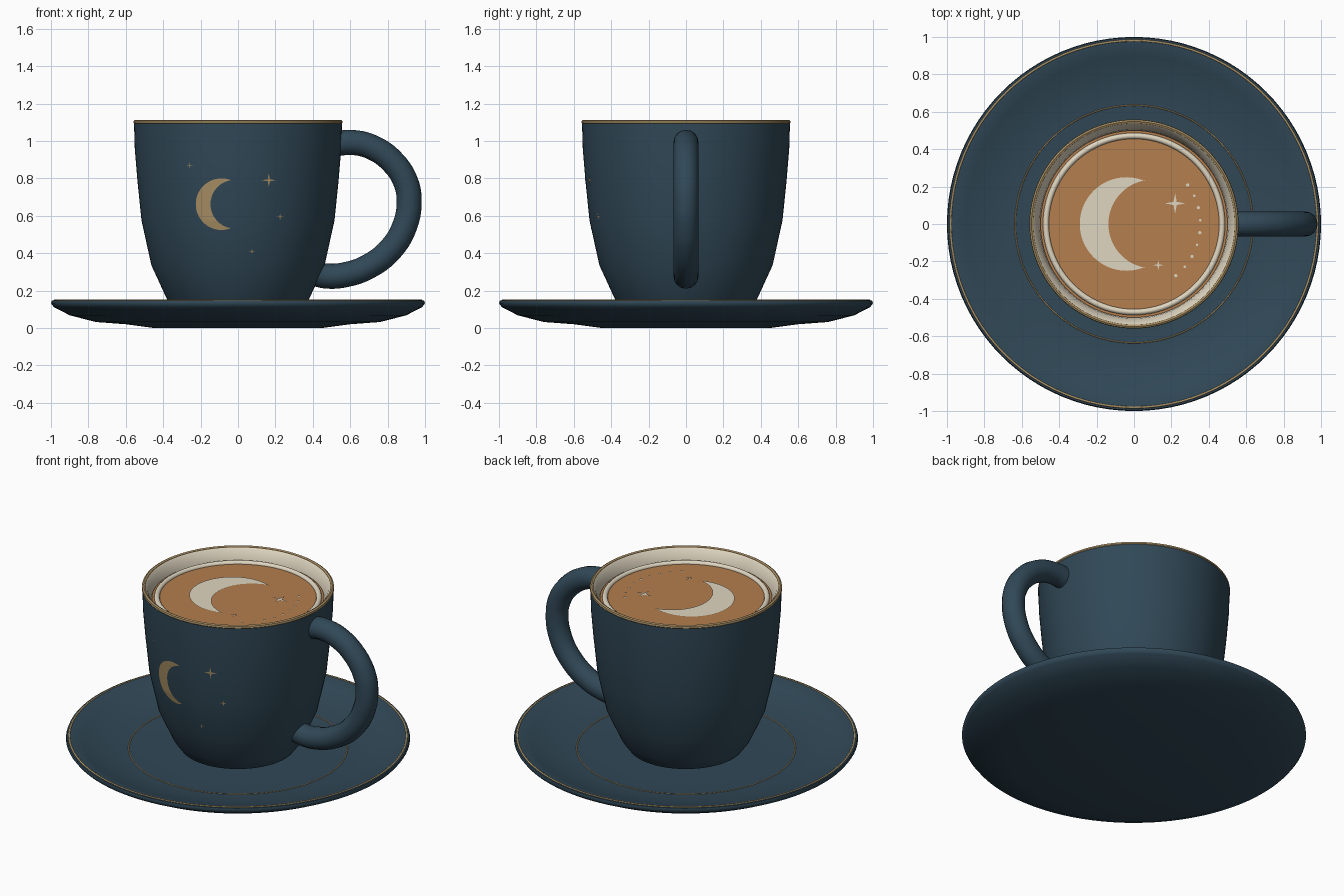
import bpy, bmesh
from math import pi, sin, cos, atan2, sqrt, radians

if "Cube" in bpy.data.objects:
    bpy.data.objects.remove(bpy.data.objects["Cube"])

SEG = 96


def material(name, rgb):
    m = bpy.data.materials.new(name)
    m.diffuse_color = (*rgb, 1)
    m.use_nodes = True
    m.node_tree.nodes["Principled BSDF"].inputs["Base Color"].default_value = m.diffuse_color
    return m


NAVY = material("navy_glaze", (0.03, 0.065, 0.095))
GOLD = material("gold_trim", (0.40, 0.28, 0.13))
CREAM = material("cream", (0.74, 0.67, 0.53))
COFFEE = material("coffee", (0.46, 0.21, 0.075))


def finish(bm, name, mat, angle=40):
    bmesh.ops.remove_doubles(bm, verts=bm.verts, dist=1e-5)
    me = bpy.data.meshes.new(name)
    bm.to_mesh(me)
    bm.free()
    ob = bpy.data.objects.new(name, me)
    bpy.context.collection.objects.link(ob)
    me.materials.append(mat)
    bpy.ops.object.select_all(action='DESELECT')
    ob.select_set(True)
    bpy.context.view_layer.objects.active = ob
    bpy.ops.object.shade_smooth_by_angle(angle=radians(angle))
    return ob


def lathe(name, profile, mat, closed=False, angle=40):
    """Revolve (radius, z) points around z; rising points face outward."""
    bm = bmesh.new()
    pts = profile + profile[:1] if closed else profile
    rings = [[bm.verts.new((r * cos(2 * pi * k / SEG), r * sin(2 * pi * k / SEG), z))
              for k in range(SEG)] for r, z in pts]
    for a, b in zip(rings, rings[1:]):
        for k in range(SEG):
            n = (k + 1) % SEG
            bm.faces.new((a[k], a[n], b[n], b[k]))
    # collapse the poles and any closed seam
    bmesh.ops.remove_doubles(bm, verts=bm.verts, dist=1e-5)
    return finish(bm, name, mat, angle)


def ring(name, major, minor, z, mat):
    return lathe(name, [(major + minor * cos(2 * pi * k / 10), z + minor * sin(2 * pi * k / 10))
                        for k in range(10)], mat, closed=True)


def crescent(name, mat, place, centre, radius, cut_x, cut_r, tip):
    """Moon shape: strip of quads between an outer and an inner arc."""
    cx, cy = centre
    h = sqrt(radius ** 2 - (tip - cx) ** 2)
    a0, b0 = atan2(h, tip - cx), atan2(h, tip - cut_x)
    bm = bmesh.new()
    n, m = 40, 6
    rows = []
    for i in range(n + 1):
        t = i / n
        a, b = a0 + (2 * pi - 2 * a0) * t, b0 + (2 * pi - 2 * b0) * t
        p = (cx + radius * cos(a), cy + radius * sin(a))
        q = (cut_x + cut_r * cos(b), cy + cut_r * sin(b))
        rows.append([bm.verts.new(place(p[0] + (q[0] - p[0]) * j / m, p[1] + (q[1] - p[1]) * j / m))
                     for j in range(m + 1)])
    for r, s in zip(rows, rows[1:]):
        for j in range(m):
            bm.faces.new((r[j], s[j], s[j + 1], r[j + 1]))
    return finish(bm, name, mat)


def star(name, mat, place, x, y, size, points=4, inner=0.22):
    """Star (or dot when inner is 1) as a fan around its middle."""
    bm = bmesh.new()
    mid = bm.verts.new(place(x, y))
    n = points * 2
    rim = [bm.verts.new(place(x + size * (inner if k % 2 else 1) * cos(2 * pi * k / n),
                              y + size * (inner if k % 2 else 1) * sin(2 * pi * k / n)))
           for k in range(n)]
    for k in range(n):
        bm.faces.new((mid, rim[k], rim[(k + 1) % n]))
    return finish(bm, name, mat)


# saucer with gold trim
lathe("saucer", [(0, 0), (0.45, 0), (0.60, 0.02), (0.76, 0.032), (0.90, 0.068), (0.985, 0.112),
                 (1.0, 0.132), (0.995, 0.146), (0.975, 0.148), (0.90, 0.122), (0.78, 0.085),
                 (0.64, 0.068), (0.45, 0.064), (0, 0.064)], NAVY, angle=60)
ring("saucer_rim_trim", 0.981, 0.006, 0.146, GOLD)
ring("saucer_well_trim", 0.635, 0.004, 0.067, GOLD)

# cup body, cream lining and gold lip
WALL = [(0.28, 0.064), (0.335, 0.09), (0.378, 0.15), (0.463, 0.335), (0.516, 0.575),
        (0.538, 0.79), (0.552, 0.96), (0.556, 1.095)]
lathe("cup_body", [(0, 0.064)] + WALL + [(0.535, 1.098)], NAVY)
lathe("cup_lining", [(0.538, 1.105), (0.525, 1.09), (0.505, 1.04), (0.495, 0.96), (0.47, 0.6),
                     (0.40, 0.3), (0.30, 0.15), (0, 0.13)], CREAM)
lathe("cup_lip_trim", [(0.555, 1.092), (0.559, 1.097), (0.557, 1.108), (0.548, 1.113),
                       (0.538, 1.108), (0.536, 1.098)], GOLD, closed=True)

# coffee with a foam ring
lathe("coffee_surface", [(0, 1.01), (0.50, 1.01), (0.50, 1.035), (0, 1.035)], COFFEE)
ring("foam_ring", 0.471, 0.016, 1.036, CREAM)

# handle: swept tube through a smooth path
path = [(0.52, 0.985), (0.61, 0.992), (0.72, 0.965), (0.83, 0.885), (0.897, 0.78), (0.915, 0.68),
        (0.893, 0.55), (0.82, 0.425), (0.70, 0.33), (0.57, 0.284), (0.47, 0.278), (0.415, 0.29)]
cu = bpy.data.curves.new("handle_path", 'CURVE')
cu.dimensions = '3D'
cu.bevel_depth, cu.bevel_resolution, cu.use_fill_caps = 0.067, 6, True
cu.resolution_u = 5
sp = cu.splines.new('BEZIER')
sp.bezier_points.add(len(path) - 1)
for bp, (x, z) in zip(sp.bezier_points, path):
    bp.co = (x, 0, z)
    bp.handle_left_type = bp.handle_right_type = 'AUTO'
tmp = bpy.data.objects.new("handle_path", cu)
bpy.context.collection.objects.link(tmp)
bpy.context.view_layer.update()
bm = bmesh.new()
me = bpy.data.meshes.new_from_object(tmp.evaluated_get(bpy.context.evaluated_depsgraph_get()))
me.materials.clear()
bm.from_mesh(me)
bpy.data.objects.remove(tmp)
finish(bm, "handle", NAVY)


# latte art lies on the coffee
def on_coffee(x, y):
    return (x, y, 1.039)


crescent("latte_moon", CREAM, on_coffee, (-0.04, 0), 0.25, 0.1, 0.237, 0.06)
star("latte_star_large", CREAM, on_coffee, 0.22, 0.11, 0.055)
star("latte_star_small", CREAM, on_coffee, 0.13, -0.22, 0.028)
for k in range(9):
    a = radians(36 - 87 * k / 8)
    star(f"latte_dot_{k + 1}", CREAM, on_coffee, 0.355 * cos(a), 0.355 * sin(a),
         0.009 if k % 2 == 0 else 0.007, points=6, inner=1)


# gold motifs wrap onto the front of the cup wall
def on_cup(x, z):
    for (r0, z0), (r1, z1) in zip(WALL, WALL[1:]):
        if z0 <= z <= z1:
            r = r0 + (r1 - r0) * (z - z0) / (z1 - z0) + 0.003
            return (x, -sqrt(r * r - x * x), z)


crescent("cup_moon", GOLD, on_cup, (-0.088, 0.662), 0.138, -0.017, 0.130, -0.04)
for k, (x, z, s) in enumerate([(0.165, 0.79, 0.037), (0.225, 0.595, 0.02),
                               (0.075, 0.41, 0.016), (-0.258, 0.87, 0.016)]):
    star(f"cup_star_{k + 1}", GOLD, on_cup, x, z, s)
